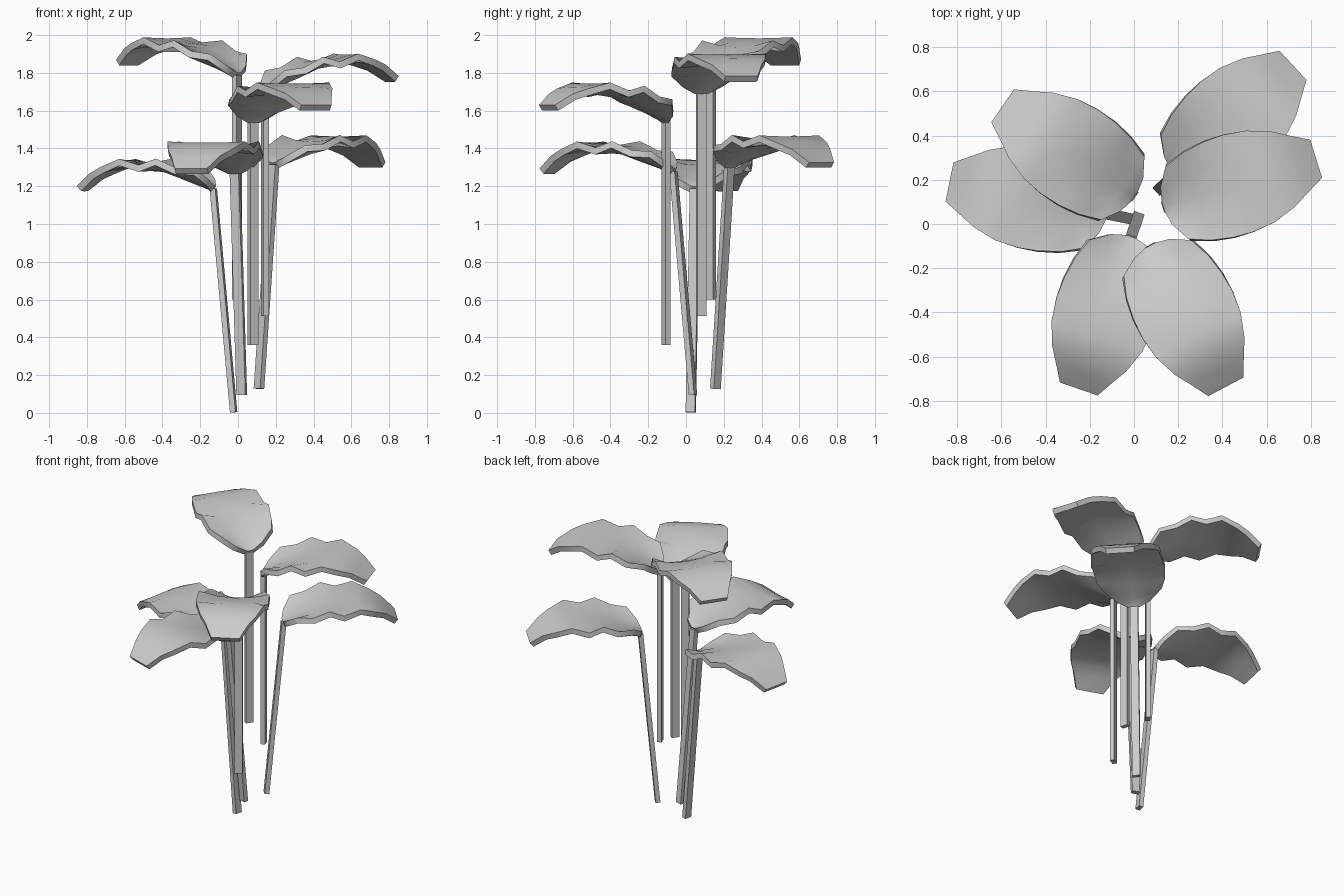
import bpy, math
from mathutils import Matrix

if "Cube" in bpy.data.objects:
    bpy.data.objects.remove(bpy.data.objects["Cube"])

# Leaf stations: distance from stem, half width, midrib height, edge height
STATIONS = [
    (-0.01, 0.025, 0.025, 0.03),
    (0.005, 0.09, 0.04, 0.065),
    (0.055, 0.172, 0.065, 0.125),
    (0.15, 0.208, 0.115, 0.14),
    (0.25, 0.226, 0.16, 0.197),
    (0.345, 0.23, 0.187, 0.172),
    (0.45, 0.217, 0.208, 0.214),
    (0.56, 0.178, 0.19, 0.182),
    (0.63, 0.137, 0.15, 0.155),
    (0.715, 0.09, 0.095, 0.095),
]
ACROSS = (-1, -0.5, 0, 0.5, 1)
STEM = 1.175


def make(name, verts, faces, matrix):
    me = bpy.data.meshes.new(name)
    me.from_pydata([matrix @ Matrix.Translation(v).translation for v in verts], [], faces)
    ob = bpy.data.objects.new(name, me)
    bpy.context.collection.objects.link(ob)
    return ob


def leaf(name, matrix):
    # cupped, wavy-edged blade, thickened downwards
    verts = [(s, f * w, STEM + mid + (edge - mid) * f * f)
             for s, w, mid, edge in STATIONS for f in ACROSS]
    n = len(ACROSS)
    faces = [(i * n + j, (i + 1) * n + j, (i + 1) * n + j + 1, i * n + j + 1)
             for i in range(len(STATIONS) - 1) for j in range(n - 1)]
    ob = make(name, verts, faces, matrix)
    mod = ob.modifiers.new("thickness", 'SOLIDIFY')
    mod.thickness = 0.036
    mod.offset = -1
    bpy.ops.object.select_all(action='DESELECT')
    ob.select_set(True)
    bpy.context.view_layer.objects.active = ob
    bpy.ops.object.modifier_apply(modifier=mod.name)
    bpy.ops.object.shade_smooth_by_angle(angle=math.radians(40))


def stem(name, matrix):
    # flat rectangular stalk
    verts = [(x, y, z) for z in (0, STEM + 0.015)
             for x, y in ((-0.014, -0.025), (0.016, -0.025), (0.016, 0.025), (-0.014, 0.025))]
    faces = [(3, 2, 1, 0), (4, 5, 6, 7)]
    faces += [(i, (i + 1) % 4, (i + 1) % 4 + 4, i + 4) for i in range(4)]
    make(name, verts, faces, matrix)


# Stem foot x, y, z, heading and outward lean in degrees
PLANTS = [
    (-0.005, 0.13, 0.60, 145.5, 0),
    (-0.022, 0.025, 0.003, 168.5, 5.3),
    (0.02, 0.038, 0.095, 251, 5.3),
    (0.08, -0.105, 0.36, -62, 0),
    (0.142, 0.08, 0.513, 17.5, 0),
    (0.11, 0.155, 0.128, 42.7, 5.3),
]
for k, (x, y, z, heading, lean) in enumerate(PLANTS, 1):
    m = (Matrix.Translation((x, y, z)) @ Matrix.Rotation(math.radians(heading), 4, 'Z')
         @ Matrix.Rotation(math.radians(lean), 4, 'Y'))
    leaf(f"leaf_{k}", m)
    stem(f"stem_{k}", m)
